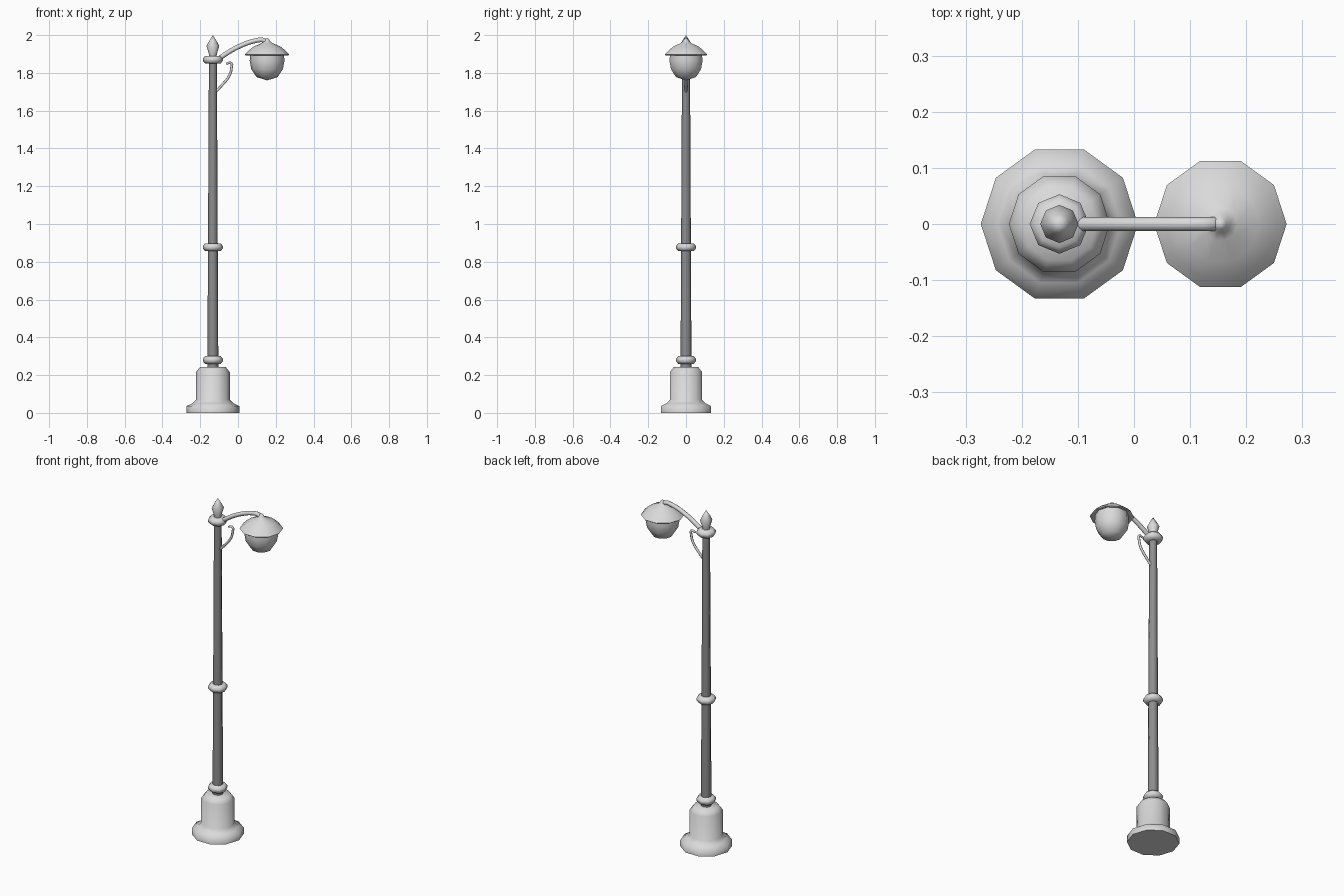
import bpy, bmesh, math

if "Cube" in bpy.data.objects:
    bpy.data.objects.remove(bpy.data.objects["Cube"])

POST_X, LAMP_X = -0.133, 0.154


def material(name, value):
    mat = bpy.data.materials.new(name)
    mat.diffuse_color = (value, value, value, 1)
    mat.use_nodes = True
    mat.node_tree.nodes["Principled BSDF"].inputs["Base Color"].default_value = mat.diffuse_color
    return mat


light = material("light grey", 0.7)
dark = material("dark grey", 0.27)


def finish(obj, mat, angle=60):
    """Give the part its colour and shading."""
    obj.data.materials.append(mat)
    bpy.ops.object.select_all(action='DESELECT')
    obj.select_set(True)
    bpy.context.view_layer.objects.active = obj
    bpy.ops.object.shade_smooth_by_angle(angle=math.radians(angle))


def lathe(name, x, profile, sides, angle=60, mat=light):
    """Turn a (radius, height) profile about a vertical axis at x."""
    bm = bmesh.new()
    verts = [bm.verts.new((r, 0, z)) for r, z in profile]
    edges = [bm.edges.new(p) for p in zip(verts, verts[1:])]
    bmesh.ops.spin(bm, geom=verts + edges, cent=(0, 0, 0), axis=(0, 0, 1),
                   angle=2 * math.pi, steps=sides, use_duplicate=False)
    bmesh.ops.remove_doubles(bm, verts=bm.verts, dist=1e-5)
    bmesh.ops.recalc_face_normals(bm, faces=bm.faces)
    mesh = bpy.data.meshes.new(name)
    bm.to_mesh(mesh)
    bm.free()
    obj = bpy.data.objects.new(name, mesh)
    obj.location.x = x
    bpy.context.collection.objects.link(obj)
    finish(obj, mat, angle)


def tube(name, points, radius, mat=light):
    """Sweep a round bar along (x, z, thickness factor) points."""
    curve = bpy.data.curves.new(name, 'CURVE')
    curve.dimensions = '3D'
    curve.bevel_depth = radius
    curve.bevel_resolution = 2
    curve.use_fill_caps = True
    curve.resolution_u = 3
    spline = curve.splines.new('BEZIER')
    spline.bezier_points.add(len(points) - 1)
    for p, (x, z, f) in zip(spline.bezier_points, points):
        p.co = (x, 0, z)
        p.radius = f
        p.handle_left_type = p.handle_right_type = 'AUTO'
    obj = bpy.data.objects.new(name, curve)
    bpy.context.collection.objects.link(obj)
    bpy.ops.object.select_all(action='DESELECT')
    obj.select_set(True)
    bpy.context.view_layer.objects.active = obj
    bpy.ops.object.convert(target='MESH')
    finish(bpy.context.object, mat)


# Stepped base
lathe("base", POST_X, [(0, 0), (0.14, 0), (0.14, 0.036), (0.11, 0.05),
                       (0.09, 0.07), (0.09, 0.215), (0.068, 0.243), (0, 0.243)], 10, 80)

# Tapered octagonal post
lathe("post", POST_X, [(0, 0.24), (0.029, 0.24), (0.021, 1.885), (0, 1.885)], 8, 60, dark)

# Collars around the post
for name, z in (("lower_collar", 0.28), ("middle_collar", 0.877), ("upper_collar", 1.87)):
    lathe(name, POST_X, [(0.015, z - 0.02), (0.042, z - 0.02), (0.053, z - 0.006),
                         (0.053, z + 0.006), (0.042, z + 0.02), (0.015, z + 0.02)], 8)

# Pointed finial
lathe("finial", POST_X, [(0, 1.88), (0.019, 1.88), (0.021, 1.9), (0.034, 1.942),
                         (0.018, 1.972), (0, 2.0)], 8)

# Curved arm to the lamp
tube("arm", [(-0.115, 1.865, 1), (-0.07, 1.897, 1), (0.01, 1.942, 1), (0.1, 1.972, 1),
             (0.135, 1.973, 1), (0.154, 1.955, 1)], 0.0125)

# Scrolled bracket under the arm
tube("bracket", [(-0.118, 1.70, 1), (-0.085, 1.735, 1), (-0.046, 1.785, 1),
                 (-0.035, 1.825, 1), (-0.036, 1.852, 1), (-0.062, 1.848, 0.8)], 0.007)

# Lamp shade with a hollow underside
lathe("lamp_shade", LAMP_X, [(0, 1.985), (0.01, 1.98), (0.016, 1.968), (0.03, 1.957),
                             (0.07, 1.94), (0.1, 1.916), (0.118, 1.897), (0.113, 1.893),
                             (0.085, 1.908), (0, 1.92)], 10, 80)

# Rounded globe
lathe("lamp_globe", LAMP_X, [(0, 1.91), (0.088, 1.91), (0.092, 1.865), (0.084, 1.82),
                             (0.056, 1.778), (0, 1.76)], 10, 80)
